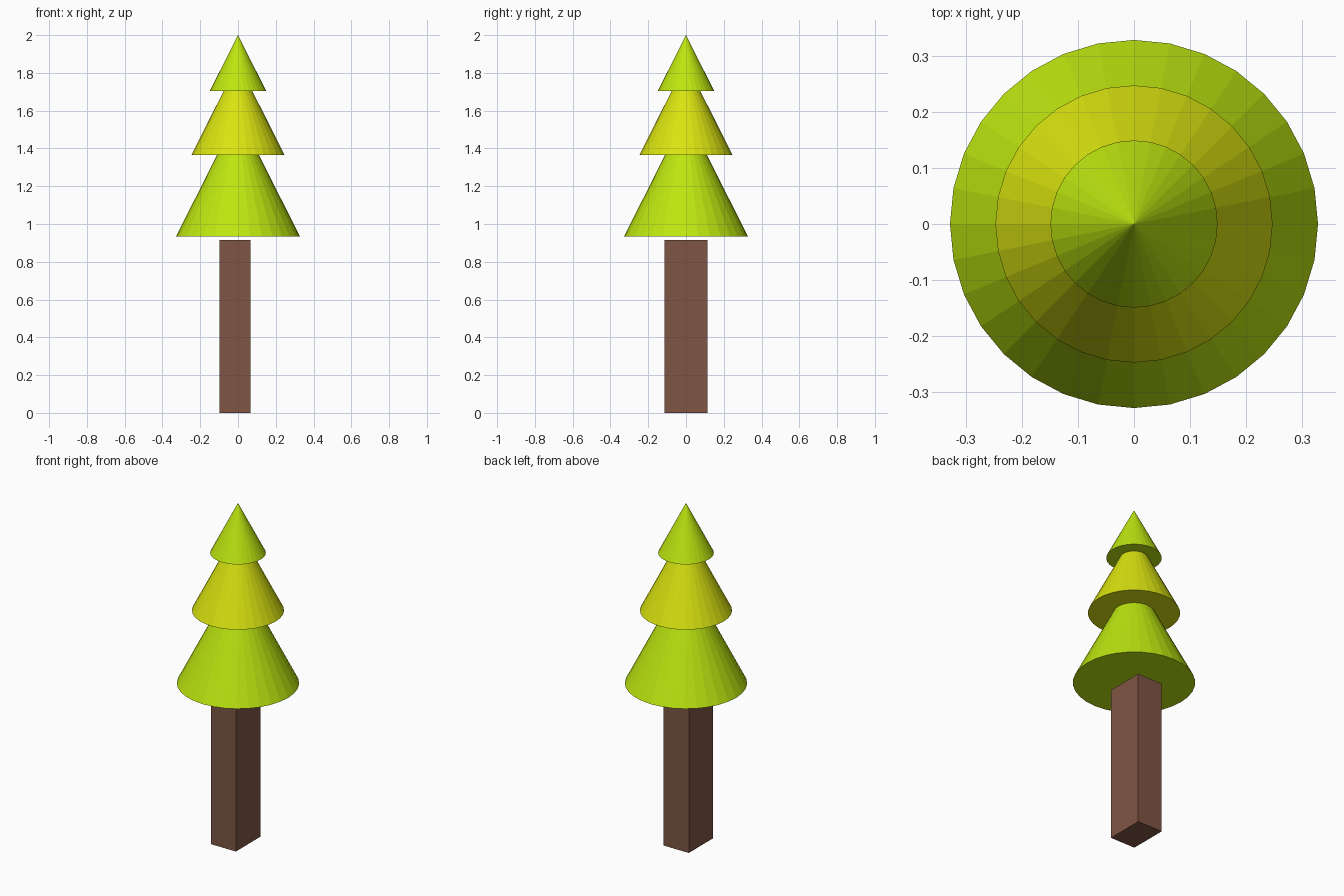
import bpy

default = bpy.data.objects.get("Cube")
if default:
    bpy.data.objects.remove(default, do_unlink=True)


def material(name, rgb):
    mat = bpy.data.materials.new(name)
    mat.use_nodes = True
    colour = (*rgb, 1.0)
    mat.diffuse_color = colour
    mat.node_tree.nodes["Principled BSDF"].inputs["Base Color"].default_value = colour
    return mat


lime = material("lime green", (0.51, 0.79, 0.005))
yellow = material("yellow green", (0.70, 0.77, 0.005))
brown = material("bark brown", (0.21, 0.093, 0.058))


def foliage(name, radius, base, height, mat):
    """Closed flat-shaded cone standing on height 'base'."""
    bpy.ops.mesh.primitive_cone_add(vertices=32, radius1=radius, radius2=0,
                                    depth=height, location=(0, 0, base + height / 2))
    obj = bpy.context.object
    obj.name = name
    obj.data.materials.append(mat)


# Three overlapping tiers of foliage, all with the same slope
slope = 1.98
foliage("lower_foliage", 0.328, 0.935, 0.328 * slope, lime)
foliage("middle_foliage", 0.247, 1.365, 0.247 * slope, yellow)
foliage("top_foliage", 0.149, 1.705, 0.295, lime)

# Square-cut trunk, slightly off centre, ending just under the foliage
bpy.ops.mesh.primitive_cube_add(size=1, location=(-0.016, 0, 0.457))
trunk = bpy.context.object
trunk.name = "trunk"
trunk.scale = (0.164, 0.228, 0.914)
bpy.ops.object.transform_apply(location=False, rotation=False, scale=True)
trunk.data.materials.append(brown)
